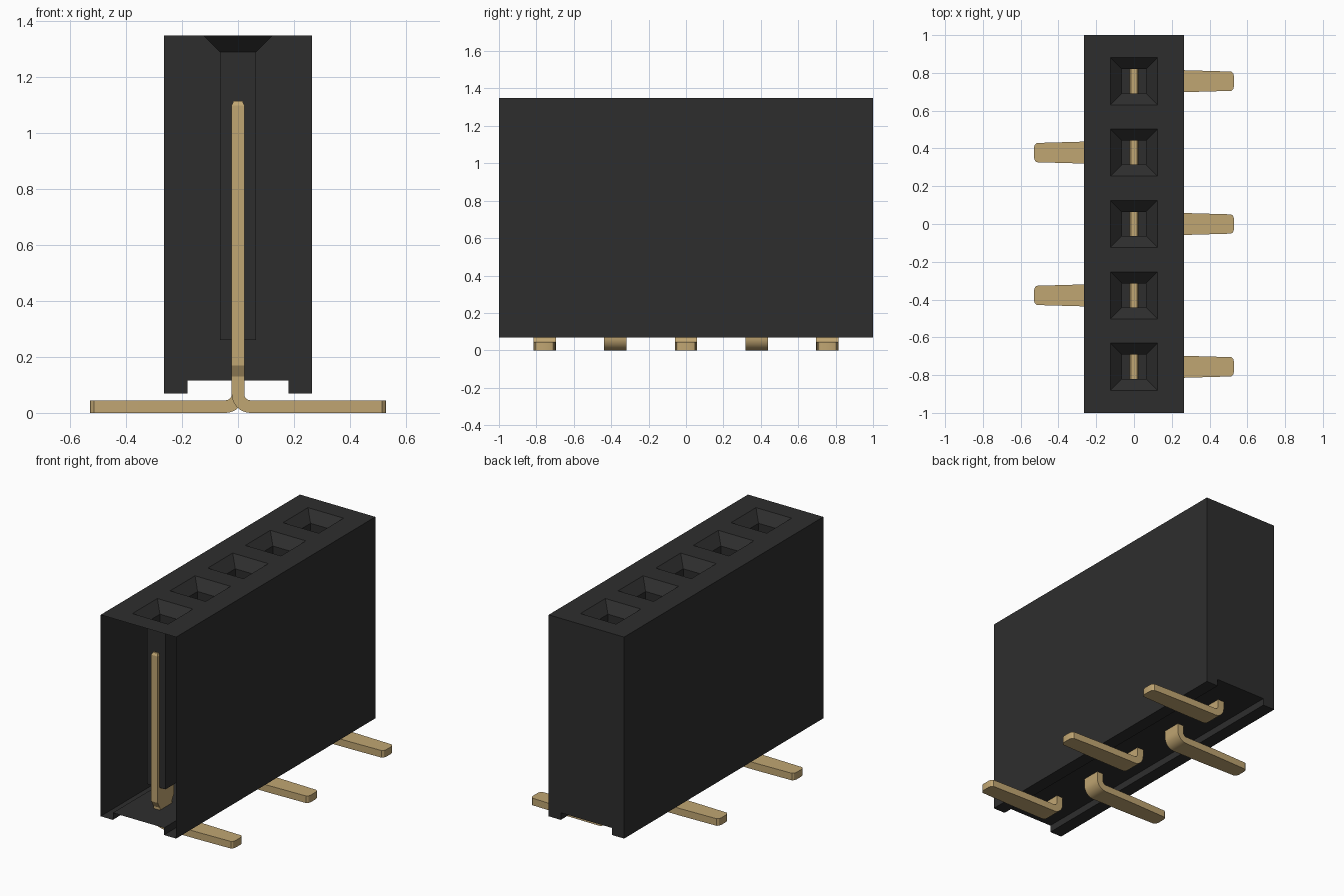
import bpy, bmesh, math
from mathutils import Vector

cube = bpy.data.objects.get("Cube")
if cube:
    bpy.data.objects.remove(cube)

PITCH = 0.378
HALF_X, HALF_Y, TOP = 0.265, 1.0, 1.35
ROWS = [PITCH * i for i in range(-2, 3)]


def material(name, color):
    m = bpy.data.materials.new(name)
    m.use_nodes = True
    m.diffuse_color = (*color, 1)
    bsdf = m.node_tree.nodes["Principled BSDF"]
    bsdf.inputs["Base Color"].default_value = (*color, 1)
    bsdf.inputs["Roughness"].default_value = 0.6
    return m


def finish(bm, name, mat):
    mesh = bpy.data.meshes.new(name)
    bm.to_mesh(mesh)
    bm.free()
    mesh.materials.append(mat)
    ob = bpy.data.objects.new(name, mesh)
    bpy.context.collection.objects.link(ob)
    return ob


def bridge(bm, a, b):
    n = len(a)
    for i in range(n):
        j = (i + 1) % n
        bm.faces.new((a[i], a[j], b[j], b[i]))


black = material("black plastic", (0.027, 0.027, 0.027))
gold = material("pale gold metal", (0.53, 0.38, 0.17))

# Housing: notched channel section, closed at the back and open at the front
bm = bmesh.new()
half = [(HALF_X, TOP), (HALF_X, 0.07), (0.18, 0.07), (0.18, 0.115)]
section = half + [(-x, z) for x, z in reversed(half)]
front = [bm.verts.new((x, -HALF_Y, z)) for x, z in section]
back = [bm.verts.new((x, HALF_Y, z)) for x, z in section]
for i in range(len(section) - 1):
    bm.faces.new((front[i], front[i + 1], back[i + 1], back[i]))
bm.faces.new(back)


def rect(x, y0, y1, z):
    return [bm.verts.new(p) for p in ((-x, y0, z), (x, y0, z), (x, y1, z), (-x, y1, z))]


# Top cells, each with a funnel mouth leading into a square socket
for y in ROWS:
    y0 = -HALF_Y if y == ROWS[0] else y - PITCH / 2
    y1 = HALF_Y if y == ROWS[-1] else y + PITCH / 2
    rings = [rect(HALF_X, y0, y1, TOP)]
    for r, z in ((0.125, TOP), (0.064, 1.29), (0.064, 0.26)):
        rings.append(rect(r, y - r, y + r, z))
    for a, b in zip(rings, rings[1:]):
        bridge(bm, a, b)
    bm.faces.new(rings[-1])
bmesh.ops.remove_doubles(bm, verts=bm.verts, dist=0.0001)
finish(bm, "socket_housing", black)

# Contacts: flat blade, narrowed neck, round bend and a tapered foot
T = 0.0225
BEND = 0.045
stations = [  # x, z, angle of travel, half width, half thickness
    (0, 1.115, -90, 0.075, 0.016),
    (0, 1.10, -90, 0.083, T),
    (0, 0.17, -90, 0.083, T),
    (0, 0.13, -90, 0.06, T),
]
for k in range(9):
    a = math.radians(180 + 90 * k / 8)
    stations.append((BEND + BEND * math.cos(a), T + BEND + BEND * math.sin(a),
                     -90 + 90 * k / 8, 0.06, T))
stations += [(0.27, T, 0, 0.058, T), (0.515, T, 0, 0.051, T),
             (0.525, T, 0, 0.042, T), (0.53, T, 0, 0.025, T)]


def contact(name, y, side):
    bm = bmesh.new()
    rings = []
    for x, z, deg, w, t in stations:
        a = math.radians(deg)
        normal = Vector((-math.sin(a), 0, math.cos(a)))
        ring = []
        for u, v in ((-1, -1), (1, -1), (1, 1), (-1, 1)):
            p = Vector((x, v * w, z)) + normal * (u * t)
            ring.append(bm.verts.new((p.x * side, y + p.y, p.z)))
        rings.append(ring)
    for a, b in zip(rings, rings[1:]):
        bridge(bm, a, b)
    bm.faces.new(rings[0])
    bm.faces.new(rings[-1])
    bmesh.ops.recalc_face_normals(bm, faces=bm.faces)
    ob = finish(bm, name, gold)
    bpy.ops.object.select_all(action="DESELECT")
    ob.select_set(True)
    bpy.context.view_layer.objects.active = ob
    bpy.ops.object.shade_smooth_by_angle(angle=math.radians(20))


for i, y in enumerate(ROWS):
    contact(f"contact_{i + 1}", y, 1 if i % 2 == 0 else -1)
